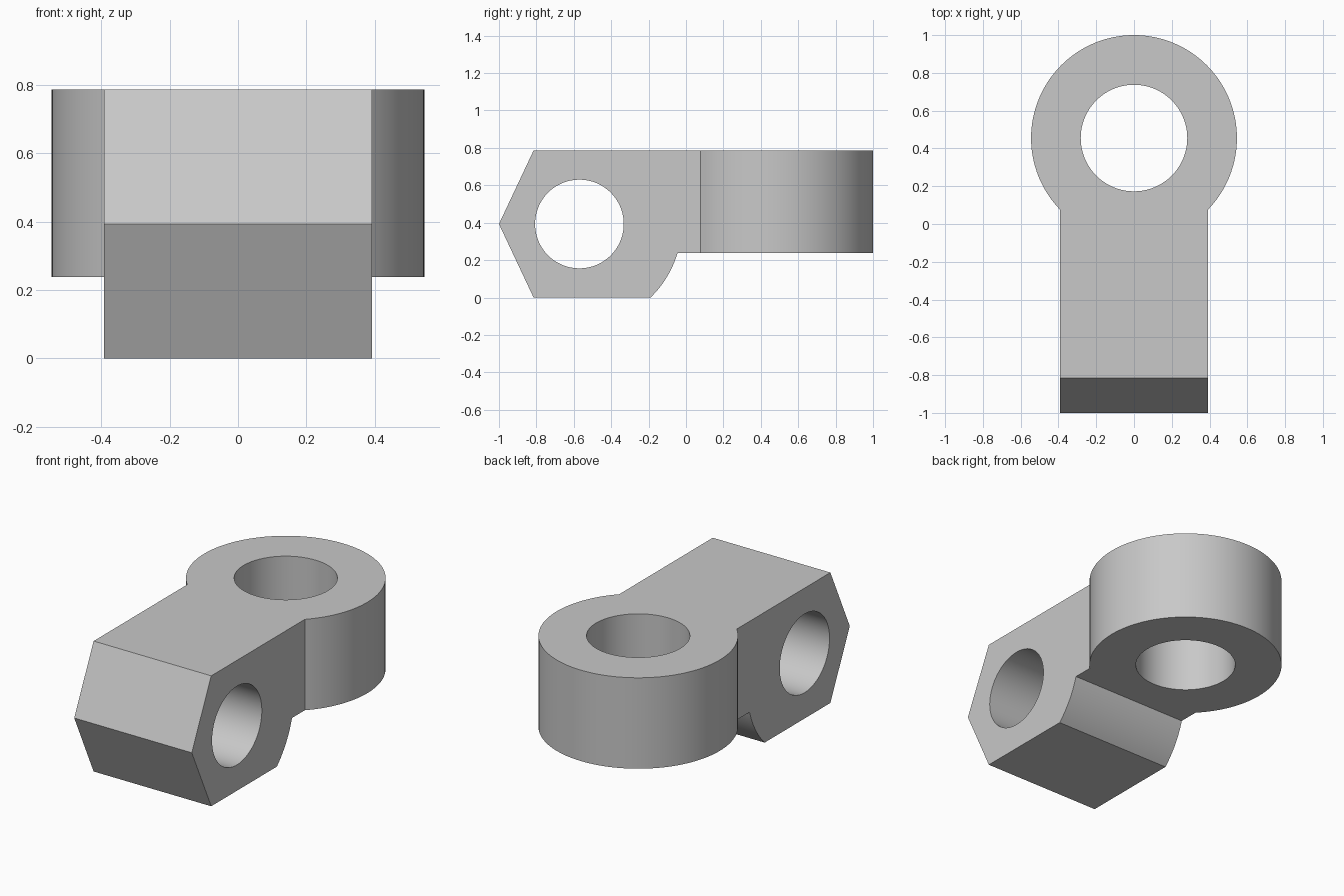
import bpy
import bmesh
import math
from mathutils import Matrix, Vector

if "Cube" in bpy.data.objects:
    bpy.data.objects.remove(bpy.data.objects["Cube"], do_unlink=True)

HEIGHT = 0.786       # top of the whole part
EYE_BASE = 0.238     # underside of the raised eye
EYE_Y, EYE_R, EYE_HOLE = 0.455, 0.545, 0.282
PIN_Y, PIN_Z, PIN_R, HEEL_R = -0.57, HEIGHT / 2, 0.237, 0.547
HALF_WIDTH = 0.392

grey = bpy.data.materials.new("plain grey")
grey.use_nodes = True
colour = (0.58, 0.58, 0.58, 1)
grey.diffuse_color = colour
grey.node_tree.nodes["Principled BSDF"].inputs["Base Color"].default_value = colour


def finish(name, bm):
    """Turn a bmesh into a named object with the grey material."""
    bmesh.ops.recalc_face_normals(bm, faces=bm.faces)
    mesh = bpy.data.meshes.new(name)
    bm.to_mesh(mesh)
    bm.free()
    mesh.materials.append(grey)
    obj = bpy.data.objects.new(name, mesh)
    bpy.context.collection.objects.link(obj)
    return obj


def cylinder(name, radius, depth, centre, along_x=False):
    bm = bmesh.new()
    matrix = Matrix.Translation(centre)
    if along_x:
        matrix = matrix @ Matrix.Rotation(math.pi / 2, 4, "Y")
    bmesh.ops.create_cone(bm, cap_ends=True, segments=128, radius1=radius,
                          radius2=radius, depth=depth, matrix=matrix)
    return finish(name, bm)


def combine(target, tool, operation):
    """Apply a boolean and remove its tool."""
    tool.hide_render = True
    mod = target.modifiers.new(operation.lower(), "BOOLEAN")
    mod.operation, mod.object, mod.solver = operation, tool, "EXACT"
    bpy.context.view_layer.objects.active = target
    bpy.ops.object.modifier_apply(modifier=mod.name)
    bpy.data.objects.remove(tool, do_unlink=True)


# Block side profile: pointed nose, rounded heel concentric with the pin hole
profile = [(EYE_Y, EYE_BASE), (EYE_Y, HEIGHT), (-0.815, HEIGHT),
           (-1, PIN_Z), (-0.815, 0)]
start = -math.asin(PIN_Z / HEEL_R)
end = -math.asin((PIN_Z - EYE_BASE) / HEEL_R)
steps = 16
for i in range(steps + 1):
    a = start + (end - start) * i / steps
    profile.append((PIN_Y + HEEL_R * math.cos(a), PIN_Z + HEEL_R * math.sin(a)))

bm = bmesh.new()
side = bm.faces.new([bm.verts.new((-HALF_WIDTH, y, z)) for y, z in profile])
extruded = bmesh.ops.extrude_face_region(bm, geom=[side], use_keep_orig=True)
moved = [v for v in extruded["geom"] if isinstance(v, bmesh.types.BMVert)]
bmesh.ops.translate(bm, verts=moved, vec=Vector((2 * HALF_WIDTH, 0, 0)))
link = finish("eye_link", bm)

# Raised eye joined to the block
eye = cylinder("eye", EYE_R, HEIGHT - EYE_BASE,
               (0, EYE_Y, (HEIGHT + EYE_BASE) / 2))
combine(link, eye, "UNION")

# Vertical eye hole and crosswise pin hole
combine(link, cylinder("eye_cutter", EYE_HOLE, 2, (0, EYE_Y, 0.5)), "DIFFERENCE")
combine(link, cylinder("pin_cutter", PIN_R, 2, (0, PIN_Y, PIN_Z), True), "DIFFERENCE")

# Smooth curved walls, crisp rims
bpy.ops.object.select_all(action="DESELECT")
link.select_set(True)
bpy.context.view_layer.objects.active = link
bpy.ops.object.shade_smooth_by_angle(angle=math.radians(20))
